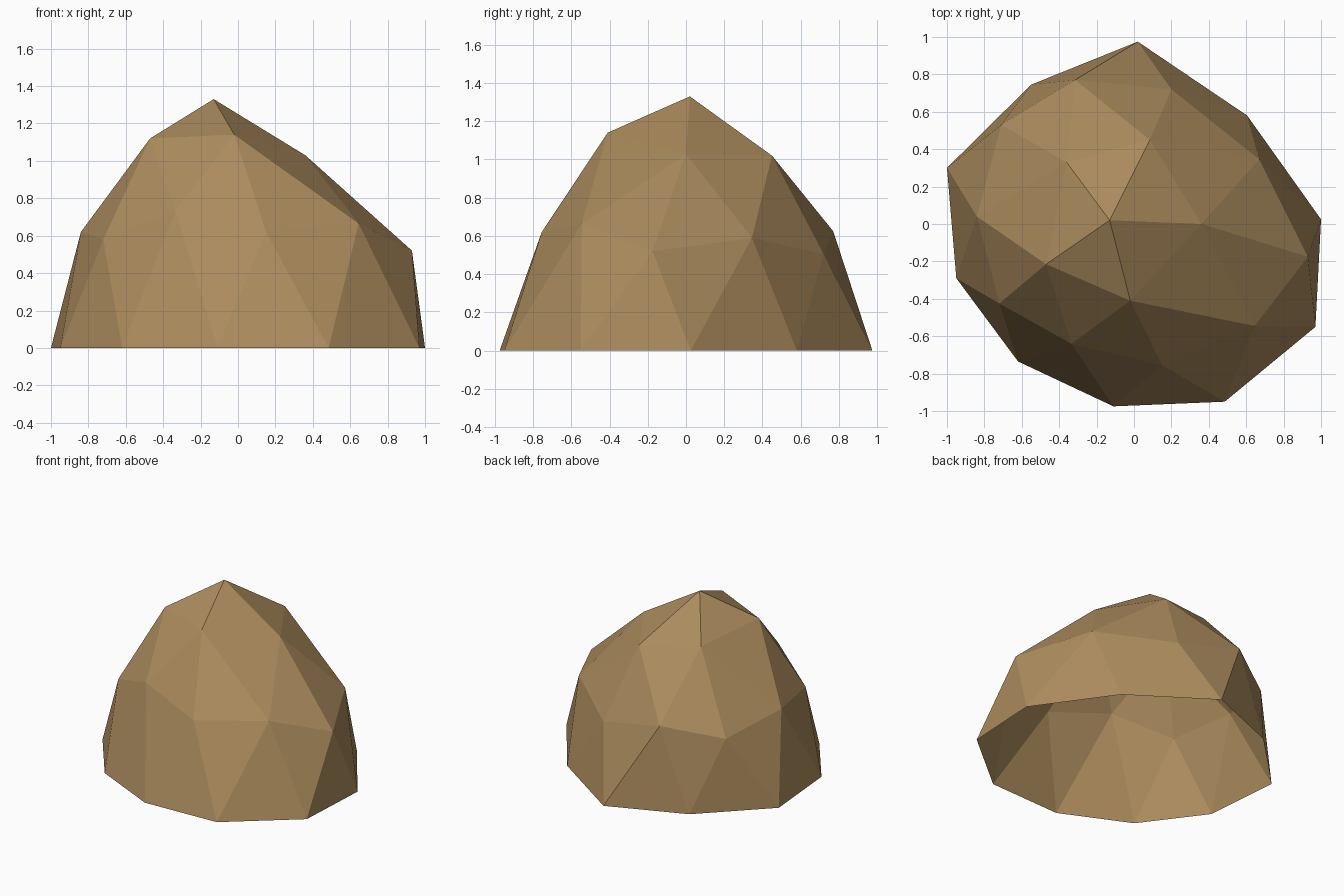
import bpy, bmesh

if "Cube" in bpy.data.objects:
    bpy.data.objects.remove(bpy.data.objects["Cube"])

# Open faceted rock dome: apex, 5-point crown, 10-point shoulder, 10-point rim,
# each ring listed counter-clockwise from the front
APEX = (-0.13, 0.02, 1.33)
CROWN = [(-0.02, -0.41, 1.14), (0.36, 0.0, 1.03), (0.085, 0.45, 1.02),
         (-0.36, 0.33, 1.08), (-0.47, -0.215, 1.12)]
SHOULDER = [(0.15, -0.755, 0.62), (0.645, -0.545, 0.665), (0.93, -0.175, 0.52),
            (0.67, 0.345, 0.59), (0.20, 0.72, 0.505), (-0.315, 0.77, 0.625),
            (-0.71, 0.53, 0.54), (-0.84, 0.04, 0.62), (-0.72, -0.425, 0.58),
            (-0.335, -0.64, 0.735)]
RIM = [(0.485, -0.95), (0.97, -0.55), (1.0, 0.025), (0.605, 0.58), (0.02, 0.975),
       (-0.55, 0.745), (-1.0, 0.30), (-0.95, -0.29), (-0.62, -0.735), (-0.11, -0.975)]

bm = bmesh.new()
apex = bm.verts.new(APEX)
crown = [bm.verts.new(p) for p in CROWN]
mid = [bm.verts.new(p) for p in SHOULDER]
rim = [bm.verts.new((x, y, 0)) for x, y in RIM]

# Cap and upper band
for i in range(5):
    nxt = crown[(i + 1) % 5]
    bm.faces.new((apex, crown[i], nxt))
    bm.faces.new((crown[i], mid[2 * i], mid[2 * i + 1]))
    bm.faces.new((crown[i], mid[2 * i - 1], mid[2 * i]))
    bm.faces.new((crown[i], mid[2 * i + 1], nxt))

# Lower band down to the open rim
for j in range(10):
    bm.faces.new((mid[j], rim[j], mid[(j + 1) % 10]))
    bm.faces.new((mid[j], rim[j - 1], rim[j]))

mesh = bpy.data.meshes.new("rock")
bm.to_mesh(mesh)
bm.free()

mat = bpy.data.materials.new("sandy brown")
mat.diffuse_color = (0.41, 0.26, 0.11, 1)
mat.use_nodes = True
mat.node_tree.nodes["Principled BSDF"].inputs["Base Color"].default_value = mat.diffuse_color
mesh.materials.append(mat)
rock = bpy.data.objects.new("rock", mesh)
bpy.context.collection.objects.link(rock)
